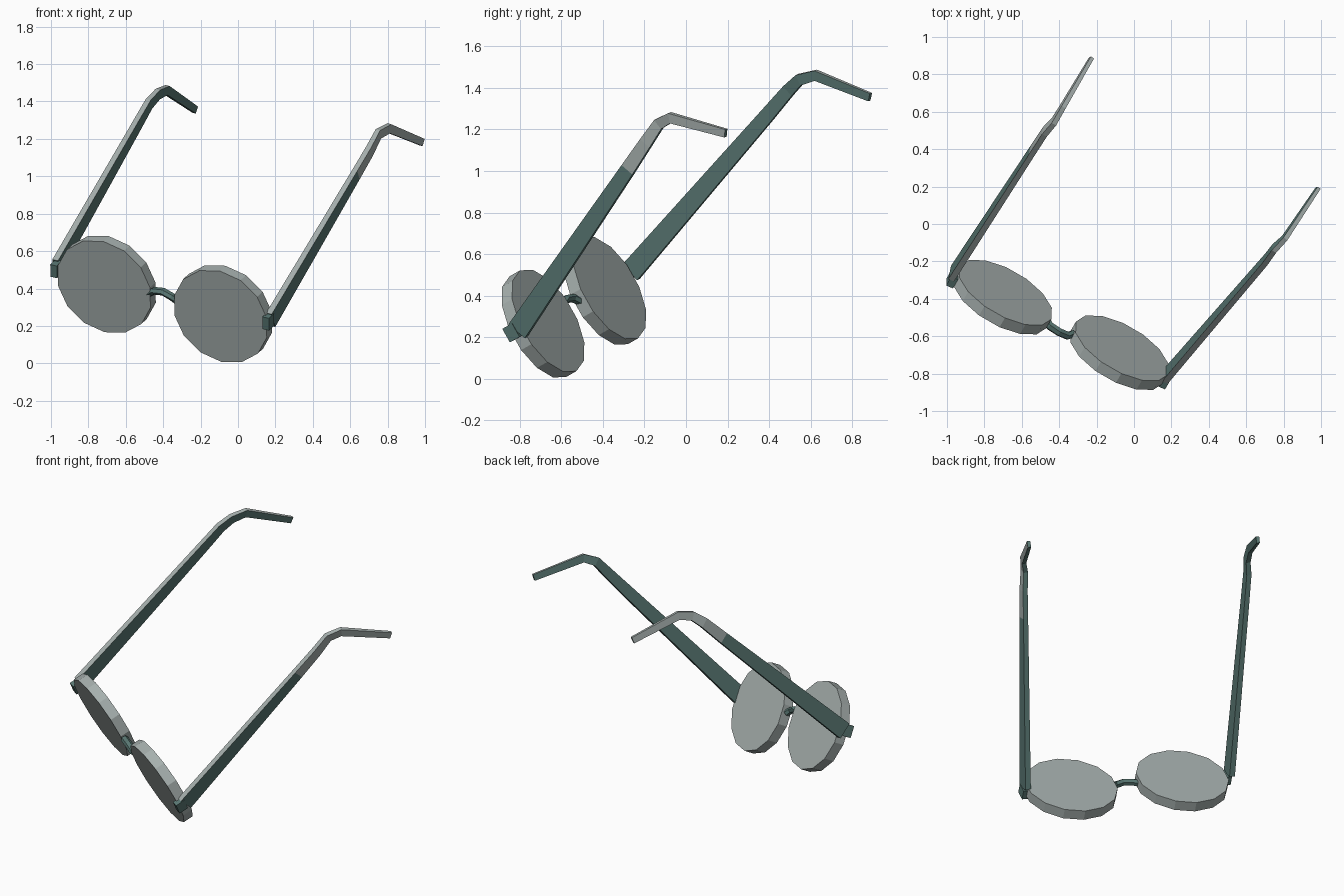
import bpy, bmesh, math
from mathutils import Vector as V, Matrix

if "Cube" in bpy.data.objects:
    bpy.data.objects.remove(bpy.data.objects["Cube"])

def material(name, rgb):
    m = bpy.data.materials.new(name)
    m.diffuse_color = (*rgb, 1)
    m.use_nodes = True
    m.node_tree.nodes["Principled BSDF"].inputs["Base Color"].default_value = m.diffuse_color
    return m

GREY = material("pale grey", (0.38, 0.43, 0.42))
TEAL = material("dark teal", (0.10, 0.185, 0.17))

# tilted frame of the spectacles: right, back and up directions
BACK = V((0.455, 0.775, 0.44)).normalized()
RIGHT = V((0.879, -0.421, -0.224))
RIGHT = (RIGHT - BACK * RIGHT.dot(BACK)).normalized()
UP = RIGHT.cross(BACK)

def place(co):
    return Matrix.Translation(co) @ Matrix((RIGHT, BACK, UP)).transposed().to_4x4()

def finish(bm, name, mats):
    bmesh.ops.recalc_face_normals(bm, faces=bm.faces)
    me = bpy.data.meshes.new(name)
    bm.to_mesh(me)
    bm.free()
    for m in mats:
        me.materials.append(m)
    ob = bpy.data.objects.new(name, me)
    bpy.context.collection.objects.link(ob)
    return ob

# lens: thick low-poly disc
def lens(name, front_centre):
    thick, sides = 0.064, 14
    bm = bmesh.new()
    bmesh.ops.create_cone(bm, cap_ends=True, segments=sides, radius1=1, radius2=1, depth=thick)
    bm.transform(place(V(front_centre) + BACK * thick / 2)
                 @ Matrix.Diagonal((0.284, 1, 0.278, 1)) @ Matrix.Rotation(math.pi / 2, 4, 'X'))
    finish(bm, name, [GREY])

# hinge: small block at the outer lens edge
def hinge(name, centre):
    bm = bmesh.new()
    bmesh.ops.create_cube(bm, size=1)
    bm.transform(place(V(centre)) @ Matrix.Diagonal((0.04, 0.06, 0.075, 1)))
    finish(bm, name, [TEAL])

# temple arm: tapered bar following its outer top edge
def temple(name, path, inward):
    pts = [V(p) for p in path]
    pts.insert(1, pts[0].lerp(pts[1], 0.86))
    heights = [0.105, 0.07, 0.062, 0.055, 0.05, 0.04]
    thicks = [0.034, 0.03, 0.03, 0.028, 0.026, 0.02]
    bm = bmesh.new()
    rings = []
    for i, p in enumerate(pts):
        d = V((0, 0, 0))
        if i > 0:
            d += (p - pts[i - 1]).normalized()
        if i < len(pts) - 1:
            d += (pts[i + 1] - p).normalized()
        down = -RIGHT.cross(d).normalized() * heights[i]
        side = down.cross(d).normalized()
        side *= thicks[i] * (1 if side.dot(RIGHT) * inward > 0 else -1)
        rings.append([bm.verts.new(q) for q in (p, p + down, p + down + side, p + side)])
    for i in range(len(rings) - 1):
        a, b = rings[i], rings[i + 1]
        for k in range(4):
            f = bm.faces.new((a[k], a[(k + 1) % 4], b[(k + 1) % 4], b[k]))
            # grey top edge and grey outer side of the ear tip
            f.material_index = 0 if k == 3 or (k == 0 and i > 0) else 1
    bm.faces.new(rings[0]).material_index = 1
    bm.faces.new(rings[-1]).material_index = 1
    finish(bm, name, [GREY, TEAL])

lens("left_lens", (-0.716, -0.416, 0.409))
lens("right_lens", (-0.0935, -0.713, 0.251))
hinge("left_hinge", (-0.972, -0.295, 0.505))
hinge("right_hinge", (0.162, -0.835, 0.225))

temple("left_temple", [(-0.993, -0.295, 0.555), (-0.492, 0.48, 1.415), (-0.44, 0.54, 1.468),
                       (-0.387, 0.631, 1.488), (-0.23, 0.896, 1.376)], 1)
temple("right_temple", [(0.18, -0.855, 0.262), (0.712, -0.222, 1.153), (0.76, -0.154, 1.245),
                        (0.82, -0.087, 1.278), (0.998, 0.188, 1.2)], -1)

# nose bridge: short arched bar between the lenses
bridge_path = [(-0.475, -0.505, 0.372), (-0.45, -0.545, 0.388), (-0.40, -0.578, 0.383),
               (-0.355, -0.597, 0.357), (-0.325, -0.588, 0.335)]
bm = bmesh.new()
rings = []
for i, p in enumerate(bridge_path):
    d = (V(bridge_path[min(i + 1, 4)]) - V(bridge_path[max(i - 1, 0)])).normalized()
    a = UP.cross(d).normalized()
    b = d.cross(a)
    rings.append([bm.verts.new(V(p) + a * 0.024 * math.cos(t * math.pi / 3) + b * 0.02 * math.sin(t * math.pi / 3))
                  for t in range(6)])
for a, b in zip(rings, rings[1:]):
    for k in range(6):
        bm.faces.new((a[k], a[(k + 1) % 6], b[(k + 1) % 6], b[k]))
bm.faces.new(rings[0])
bm.faces.new(rings[-1])
finish(bm, "nose_bridge", [TEAL])
